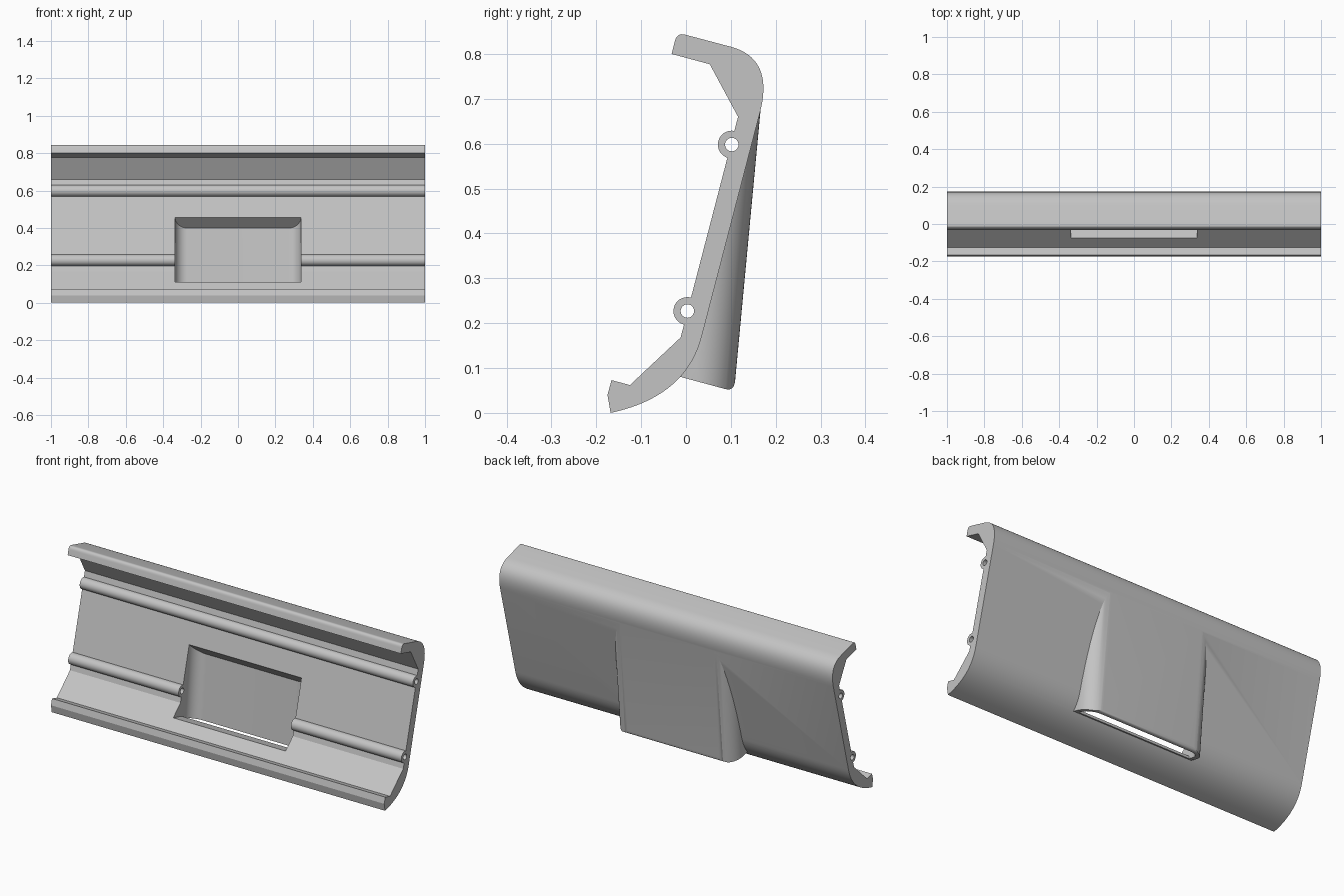
import bpy, bmesh, math
from mathutils import Vector

if "Cube" in bpy.data.objects:
    bpy.data.objects.remove(bpy.data.objects["Cube"])

grey = bpy.data.materials.new("plain_grey")
grey.use_nodes = True
grey.diffuse_color = (0.55, 0.55, 0.55, 1)
grey.node_tree.nodes["Principled BSDF"].inputs["Base Color"].default_value = (0.55, 0.55, 0.55, 1)


def prism(name, lower, upper):
    """Solid between two matching rings of points."""
    bm = bmesh.new()
    a = [bm.verts.new(p) for p in lower]
    b = [bm.verts.new(p) for p in upper]
    bm.faces.new(a)
    bm.faces.new(b)
    for i in range(len(a)):
        j = (i + 1) % len(a)
        bm.faces.new((a[i], a[j], b[j], b[i]))
    bmesh.ops.recalc_face_normals(bm, faces=bm.faces)
    mesh = bpy.data.meshes.new(name)
    bm.to_mesh(mesh)
    bm.free()
    ob = bpy.data.objects.new(name, mesh)
    bpy.context.collection.objects.link(ob)
    mesh.materials.append(grey)
    return ob


def extrude_x(name, profile, half=1.0):
    return prism(name, [(-half, y, z) for y, z in profile], [(half, y, z) for y, z in profile])


def bend(p0, p1, p2, n=20):
    p0, p1, p2 = Vector(p0), Vector(p1), Vector(p2)
    return [tuple(p0 * (1 - t) ** 2 + p1 * 2 * t * (1 - t) + p2 * t * t)
            for t in (i / n for i in range(n + 1))]


def circle(y, z, r, n=40):
    return [(y + r * math.cos(2 * math.pi * i / n), z + r * math.sin(2 * math.pi * i / n))
            for i in range(n)]


def rounded_column(name, half, r, back):
    """Upright column with rounded rear corners, leaning with the hood wall."""
    lean, front = 0.094, -0.3
    ring = [(half, front)]
    for cx, start in ((half - r, 0), (r - half, 90)):
        for i in range(13):
            a = math.radians(start + 90 * i / 12)
            ring.append((cx + r * math.cos(a), back - r + r * math.sin(a)))
    ring.append((-half, front))
    return prism(name, *[[(x, y + lean * z, z) for x, y in ring] for z in (-0.1, 0.9)])


def combine(ob, tool, op):
    mod = ob.modifiers.new(op, "BOOLEAN")
    mod.operation, mod.solver, mod.object = op, "EXACT", tool
    bpy.context.view_layer.objects.active = ob
    bpy.ops.object.modifier_apply(modifier=mod.name)
    bpy.data.objects.remove(tool)


# Long panel with hooked top and bottom lips
panel = extrude_x("panel", [
    (-0.175, 0.04), (-0.166, 0.073), (-0.125, 0.062), (-0.012, 0.168),
    (0.116, 0.66), (0.053, 0.777), (-0.032, 0.80)]
    + bend((-0.025, 0.828), (-0.02, 0.848), (-0.002, 0.843), 8)
    + bend((0.1, 0.816), (0.196, 0.79), (0.165, 0.67))
    + bend((0.035, 0.17), (0.0, 0.036), (-0.168, 0.0)))

# Tubular rails along the front
rails = ((0.102, 0.598), (0.003, 0.227))
for y, z in rails:
    combine(panel, extrude_x("rail", circle(y, z, 0.031)), "UNION")

# Rear hood, tapering out of the panel
hood = extrude_x("hood", [(-0.015, 0.081)]
                 + bend((0.088, 0.053), (0.107, 0.048), (0.1095, 0.072), 8)
                 + [(0.1676, 0.69), (0.145, 0.69), (0.02, 0.2), (-0.02, 0.1)], 0.5)
combine(hood, rounded_column("hood_sides", 0.36, 0.087, 0.1028), "INTERSECT")
combine(panel, hood, "UNION")

# Front window and hollow hood, open at the bottom
hollow = extrude_x("hollow", [
    (-0.12, 0.1225), (-0.001, 0.091), (0.003, -0.05), (0.13, -0.05),
    (0.13, 0.388), (0.0, 0.518)], 0.5)
combine(hollow, rounded_column("hollow_sides", 0.337, 0.065, 0.081), "INTERSECT")
combine(panel, hollow, "DIFFERENCE")

# Bores through the rails
for y, z in rails:
    combine(panel, extrude_x("bore", circle(y, z, 0.015, 24), 1.1), "DIFFERENCE")

bpy.ops.object.select_all(action="DESELECT")
panel.select_set(True)
bpy.context.view_layer.objects.active = panel
bpy.ops.object.shade_smooth_by_angle(angle=math.radians(25))
